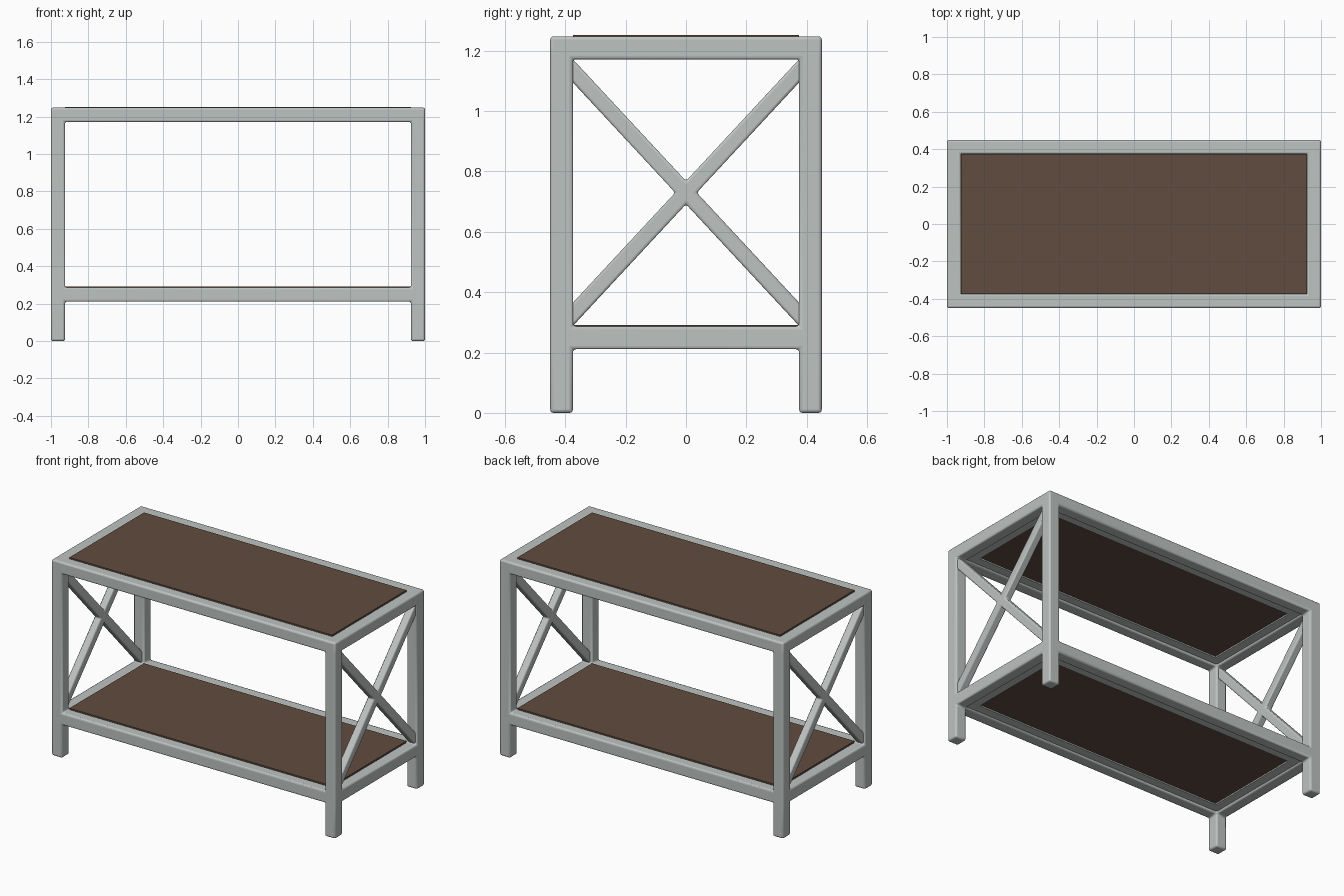
import bpy, bmesh, math
from mathutils import Vector

if "Cube" in bpy.data.objects:
    bpy.data.objects.remove(bpy.data.objects["Cube"])


def material(name, rgb):
    m = bpy.data.materials.new(name)
    m.diffuse_color = (*rgb, 1)
    m.use_nodes = True
    m.node_tree.nodes["Principled BSDF"].inputs["Base Color"].default_value = m.diffuse_color
    return m


grey = material("grey metal", (0.51, 0.545, 0.535))
brown = material("brown wood", (0.119, 0.072, 0.050))


def finish(name, bm, mat, bevel, segments=3):
    bmesh.ops.recalc_face_normals(bm, faces=bm.faces)
    me = bpy.data.meshes.new(name)
    bm.to_mesh(me)
    bm.free()
    ob = bpy.data.objects.new(name, me)
    bpy.context.collection.objects.link(ob)
    me.materials.append(mat)
    if bevel:
        mod = ob.modifiers.new("Bevel", 'BEVEL')
        mod.width, mod.segments = bevel, segments
        mod.limit_method, mod.angle_limit = 'ANGLE', math.radians(30)
        bpy.context.view_layer.objects.active = ob
        ob.select_set(True)
        bpy.ops.object.shade_smooth_by_angle(angle=math.radians(40))
        ob.select_set(False)
    return ob


def box(bm, lo, hi):
    verts = bmesh.ops.create_cube(bm, size=1)["verts"]
    lo, hi = Vector(lo), Vector(hi)
    for v in verts:
        v.co = (lo + hi) / 2 + v.co * (hi - lo)


# Frame: legs and rails as one welded shell made from a grid of cells
T = 0.075
xs = [-1, -1 + T, 1 - T, 1]
ys = [-0.45, -0.45 + T, 0.45 - T, 0.45]
zs = [0, 0.211, 0.287, 1.172, 1.248]


def filled(i, j, k):
    if not (0 <= i < 3 and 0 <= j < 3 and 0 <= k < 4):
        return False
    ex, ey = i != 1, j != 1
    return (ex and ey) or (k in (1, 3) and (ex or ey))


bm = bmesh.new()
cache = {}


def vert(c):
    if c not in cache:
        cache[c] = bm.verts.new((xs[c[0]], ys[c[1]], zs[c[2]]))
    return cache[c]


for i in range(3):
    for j in range(3):
        for k in range(4):
            if not filled(i, j, k):
                continue
            for axis in range(3):
                for side in (0, 1):
                    n = [i, j, k]
                    n[axis] += 1 if side else -1
                    if filled(*n):
                        continue
                    corners = []
                    for a, b in ((0, 0), (1, 0), (1, 1), (0, 1)):
                        c = [i, j, k]
                        c[axis] += side
                        c[(axis + 1) % 3] += a
                        c[(axis + 2) % 3] += b
                        corners.append(vert(tuple(c)))
                    bm.faces.new(corners)
finish("frame", bm, grey, 0.011)

# Shelf panels, standing slightly proud of the rails, on a ledge inside the rails
L = 0.055
for name, low, top in (("lower", 0.211, 0.287), ("top", 1.172, 1.248)):
    bm = bmesh.new()
    box(bm, (-0.925, -0.375, low + 0.02), (0.925, 0.375, top + 0.004))
    finish(name + "_shelf", bm, brown, 0)
    bm = bmesh.new()
    for s in (-1, 1):
        y0, y1 = sorted((s * 0.375, s * (0.375 - L)))
        box(bm, (-0.925, y0, low + 0.012), (0.925, y1, low + 0.022))
        x0, x1 = sorted((s * 0.925, s * (0.925 - L)))
        box(bm, (x0, -0.375 + L, low + 0.012), (x1, 0.375 - L, low + 0.022))
    finish(name + "_shelf_ledge", bm, grey, 0)

# Cross braces at both ends: an X outline extruded across the leg
m = 0.807 / 0.75          # slope
v = 0.0385                # half width measured vertically
e = 0.39                  # ends sit inside the legs
w = v / m
outline = [(w, 0), (e, m * e - v), (e, m * e + v), (0, v),
           (-e, m * e + v), (-e, m * e - v), (-w, 0), (-e, -m * e + v),
           (-e, -m * e - v), (0, -v), (e, -m * e - v), (e, -m * e + v)]
for name, cx in (("left_cross_brace", -0.9625), ("right_cross_brace", 0.9625)):
    bm = bmesh.new()
    face = bm.faces.new([bm.verts.new((cx - 0.025, y, 0.73 + z)) for y, z in outline])
    ext = bmesh.ops.extrude_face_region(bm, geom=[face])
    moved = [g for g in ext["geom"] if isinstance(g, bmesh.types.BMVert)]
    bmesh.ops.translate(bm, verts=moved, vec=(0.05, 0, 0))
    finish(name, bm, grey, 0.009)
